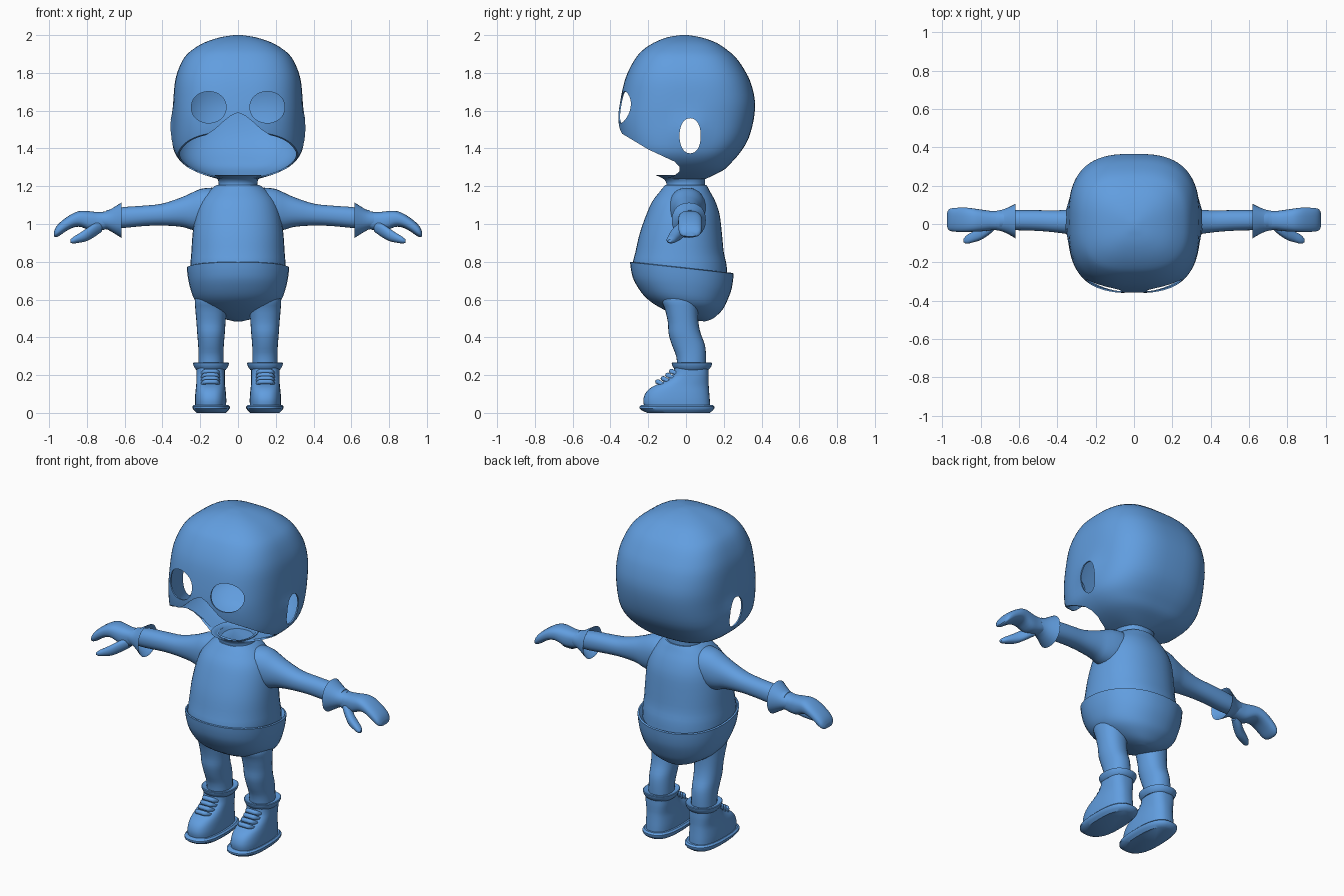
import bpy, bmesh, math
from mathutils import Vector

blue = bpy.data.materials.new("matte_blue")
blue.diffuse_color = (0.12, 0.34, 0.74, 1)


def smooth_rows(rows, steps):
    """Catmull-Rom interpolation of ring parameters."""
    if steps < 2:
        return rows
    out = []
    for i in range(len(rows) - 1):
        p = [rows[max(i - 1, 0)], rows[i], rows[i + 1], rows[min(i + 2, len(rows) - 1)]]
        for k in range(steps):
            t = k / steps
            out.append([0.5 * (2 * b + (c - a) * t + (2 * a - 5 * b + 4 * c - d) * t * t
                               + (3 * b - a - 3 * c + d) * t ** 3) for a, b, c, d in zip(*p)])
    return out + [rows[-1]]


def oval(n, count):
    """Points of a unit superellipse."""
    pts = []
    for i in range(count):
        t = 2 * math.pi * i / count
        c, s = math.cos(t), math.sin(t)
        pts.append((math.copysign(abs(c) ** (2 / n), c), math.copysign(abs(s) ** (2 / n), s)))
    return pts


def finish(ob, mirror=False):
    """Apply modifiers and shade."""
    if mirror:
        ob.modifiers.new("mirror", 'MIRROR')
    bpy.ops.object.select_all(action='DESELECT')
    ob.select_set(True)
    bpy.context.view_layer.objects.active = ob
    if ob.modifiers:
        bpy.ops.object.convert(target='MESH')
    bpy.ops.object.shade_smooth_by_angle(angle=math.radians(40))


def skin(name, rings, caps=(True, True)):
    """Bridge rings of points into a surface."""
    bm = bmesh.new()
    vr = [[bm.verts.new(p) for p in r] for r in rings]
    m = len(vr[0])
    for a, b in zip(vr, vr[1:]):
        for i in range(m):
            j = (i + 1) % m
            bm.faces.new((a[i], a[j], b[j], b[i]))
    if caps[0]:
        bm.faces.new(vr[0][::-1])
    if caps[1]:
        bm.faces.new(vr[-1])
    bmesh.ops.recalc_face_normals(bm, faces=bm.faces)
    me = bpy.data.meshes.new(name)
    bm.to_mesh(me)
    bm.free()
    me.materials.append(blue)
    ob = bpy.data.objects.new(name, me)
    bpy.context.collection.objects.link(ob)
    return ob


def stack(name, rows, cx=0, n=2.2, steps=3, caps=(True, True), tilt=0, count=40, warp=None):
    """Rings stacked in z; each row is (z, half width, front y, back y)."""
    rings = []
    for z, a, f, b in smooth_rows(rows, steps):
        ring = []
        for u, v in oval(n, count):
            y = (f + b) / 2 + v * (b - f) / 2
            p = Vector((cx + a * u, y, z + tilt * y))
            ring.append(warp(p) if warp else p)
        rings.append(ring)
    return skin(name, rings, caps)


def limb(name, rows, n=2.2, steps=3, caps=(True, True), count=28):
    """Rings along x; each row is (x, y, z, half depth, half height)."""
    rings = [[(x, y + ry * u, z + rz * v) for u, v in oval(n, count)]
             for x, y, z, ry, rz in smooth_rows(rows, steps)]
    return skin(name, rings, caps)


def prism(name, pts, axis, lo, hi):
    """Closed cutter: outline in the other two axes, extruded along one axis."""
    def put(p, d):
        return (d, p[0], p[1]) if axis == 'x' else (p[0], d, p[1])
    ob = skin(name, [[put(p, lo) for p in pts], [put(p, hi) for p in pts]])
    ob.hide_render = True
    return ob


# Head: hollow rounded shell, slightly raised around the ears
def ear_bump(p):
    g = math.exp(-((p.y - 0.02) / 0.075) ** 2 - ((p.z - 1.50) / 0.08) ** 2)
    if abs(p.x) > 0.2:
        p.x += math.copysign(0.022 * g, p.x)
    return p


head = stack("head_shell", [
    (1.237, .10, -.10, .10), (1.26, .18, -.16, .15), (1.29, .25, -.22, .205), (1.33, .302, -.27, .245),
    (1.38, .334, -.32, .288), (1.45, .343, -.348, .33), (1.55, .343, -.36, .358), (1.65, .342, -.348, .365),
    (1.75, .334, -.327, .342), (1.82, .315, -.30, .307), (1.88, .285, -.265, .265), (1.92, .245, -.23, .22),
    (1.96, .18, -.17, .16), (1.988, .095, -.10, .08), (2.0, .02, -.03, .01)],
    n=2.8, steps=3, caps=(False, True), count=72, warp=ear_bump)
shell = head.modifiers.new("shell", 'SOLIDIFY')
shell.thickness = 0.008
shell.offset = -1

# Openings for the jaw, nose notch, eyes and ears
half = [(0, 1.59), (.04, 1.572), (.08, 1.54), (.12, 1.503), (.17, 1.47), (.22, 1.447), (.22, 1.40)]
cutters = [
    prism("jaw_cutter", [(-.7, 1.481), (-.34, 1.479), (-.2, 1.395), (-.06, 1.33), (-.035, 1.305),
                         (-.033, 1.28), (-.06, 1.257), (-.11, 1.24), (-.11, 1.1), (-.7, 1.1)], 'x', -.6, .6),
    prism("nose_cutter", half + [(-x, z) for x, z in half[:0:-1]], 'y', -.6, -.2),
    prism("ear_cutter", [(.022 + .056 * u, 1.467 + .093 * v) for u, v in oval(2.2, 32)], 'x', -.6, .6)]
for s in (-1, 1):
    cutters.append(prism("eye_cutter", [(s * .155 + .092 * u, 1.618 + .083 * v) for u, v in oval(2.1, 40)],
                         'y', -.6, -.15))
for c in cutters:
    cut = head.modifiers.new("cut", 'BOOLEAN')
    cut.object = c
    cut.operation = 'DIFFERENCE'
    cut.solver = 'EXACT'
finish(head)
for c in cutters:
    bpy.data.objects.remove(c)

# Neck with a forward lip
finish(stack("neck", [(1.17, .115, -.115, .10), (1.21, .102, -.103, .10), (1.235, .107, -.115, .10),
                      (1.25, .118, -.14, .10), (1.26, .125, -.162, .10), (1.256, .108, -.14, .09),
                      (1.225, .085, -.085, .08)], steps=2))

# Shirt body
finish(stack("torso", [(.70, .25, -.27, .22), (.78, .252, -.283, .215), (.85, .247, -.268, .20),
                       (.95, .24, -.245, .19), (1.05, .225, -.21, .178), (1.12, .20, -.178, .155),
                       (1.17, .16, -.14, .128), (1.195, .13, -.12, .115), (1.207, .112, -.11, .108)]))

# Trousers with a slanted, stepped waistband
finish(stack("trousers", [(.495, .03, .03, .10), (.51, .09, -.04, .135), (.535, .15, -.12, .165),
                          (.57, .205, -.19, .195), (.61, .236, -.235, .215), (.67, .256, -.275, .238),
                          (.72, .266, -.29, .248), (.765, .271, -.296, .252)],
             tilt=-.11, caps=(True, False)))
finish(stack("waistband_edge", [(.765, .271, -.296, .252), (.768, .262, -.288, .243), (.74, .245, -.27, .215)],
             tilt=-.11, steps=1, caps=(False, False)))

# Arms, flared glove cuffs, mitten hands and thumbs
finish(limb("arm", [(.08, .0, 1.085, .09, .10), (.14, .005, 1.08, .10, .112), (.2, .008, 1.073, .092, .112),
                    (.25, .01, 1.067, .08, .096), (.3, .01, 1.063, .07, .078), (.4, .013, 1.05, .058, .058),
                    (.5, .018, 1.043, .054, .054), (.62, .02, 1.033, .052, .055),
                    (.70, .02, 1.025, .048, .046)]), True)
finish(limb("glove_cuff", [(.72, .018, 1.02, .05, .044), (.69, .018, 1.02, .056, .05),
                           (.655, .017, 1.02, .07, .07), (.618, .015, 1.02, .09, .093),
                           (.628, .015, 1.02, .082, .084), (.66, .017, 1.022, .062, .06),
                           (.69, .018, 1.023, .045, .042)], steps=2, caps=(True, False)), True)
finish(limb("mitten", [(.69, .018, 1.02, .05, .045), (.74, .018, 1.013, .05, .05), (.78, .018, 1.015, .055, .052),
                       (.83, .02, 1.027, .06, .043), (.87, .022, 1.02, .063, .038), (.91, .022, .998, .063, .036),
                       (.945, .022, .972, .061, .034), (.965, .022, .956, .054, .026),
                       (.975, .022, .946, .035, .012)], n=2.5), True)
finish(limb("thumb", [(.72, .0, .99, .025, .03), (.76, -.025, .968, .034, .036), (.80, -.052, .944, .032, .034),
                      (.84, -.068, .926, .028, .025), (.87, -.08, .915, .023, .018),
                      (.888, -.086, .909, .01, .008)], count=20), True)

# Legs
finish(stack("leg", [(.23, .066, -.045, .105), (.30, .066, -.052, .106), (.36, .068, -.075, .10),
                     (.42, .073, -.092, .078), (.48, .077, -.096, .066), (.55, .083, -.112, .064),
                     (.60, .085, -.13, .07), (.65, .07, -.11, .08)], cx=.143, count=28), True)

# Boots: sole, upper, flared collar and laces
finish(stack("sole", [(0, .078, -.205, .125), (.012, .09, -.232, .142), (.024, .099, -.246, .15),
                      (.034, .099, -.246, .15), (.043, .09, -.235, .14)], cx=.142, n=2.6, steps=1), True)
finish(stack("boot", [(.035, .082, -.222, .128), (.07, .083, -.226, .126), (.105, .081, -.214, .123),
                      (.132, .078, -.188, .121), (.152, .076, -.15, .12), (.175, .075, -.105, .12),
                      (.205, .075, -.07, .12), (.25, .075, -.06, .118)], cx=.145, n=2.6), True)
finish(stack("boot_collar", [(.228, .078, -.055, .118), (.238, .086, -.066, .129), (.258, .095, -.075, .138),
                             (.266, .092, -.072, .135), (.258, .065, -.045, .108)], cx=.143, steps=2), True)
for y, z in ((-.072, .218), (-.092, .198), (-.116, .18), (-.145, .163)):
    finish(limb("lace", [(.094, y + .025, z - .01, .006, .006), (.11, y, z, .013, .012), (.145, y - .004, z + .002, .014, .013),
                         (.18, y, z, .013, .012), (.196, y + .025, z - .01, .006, .006)], count=12), True)
